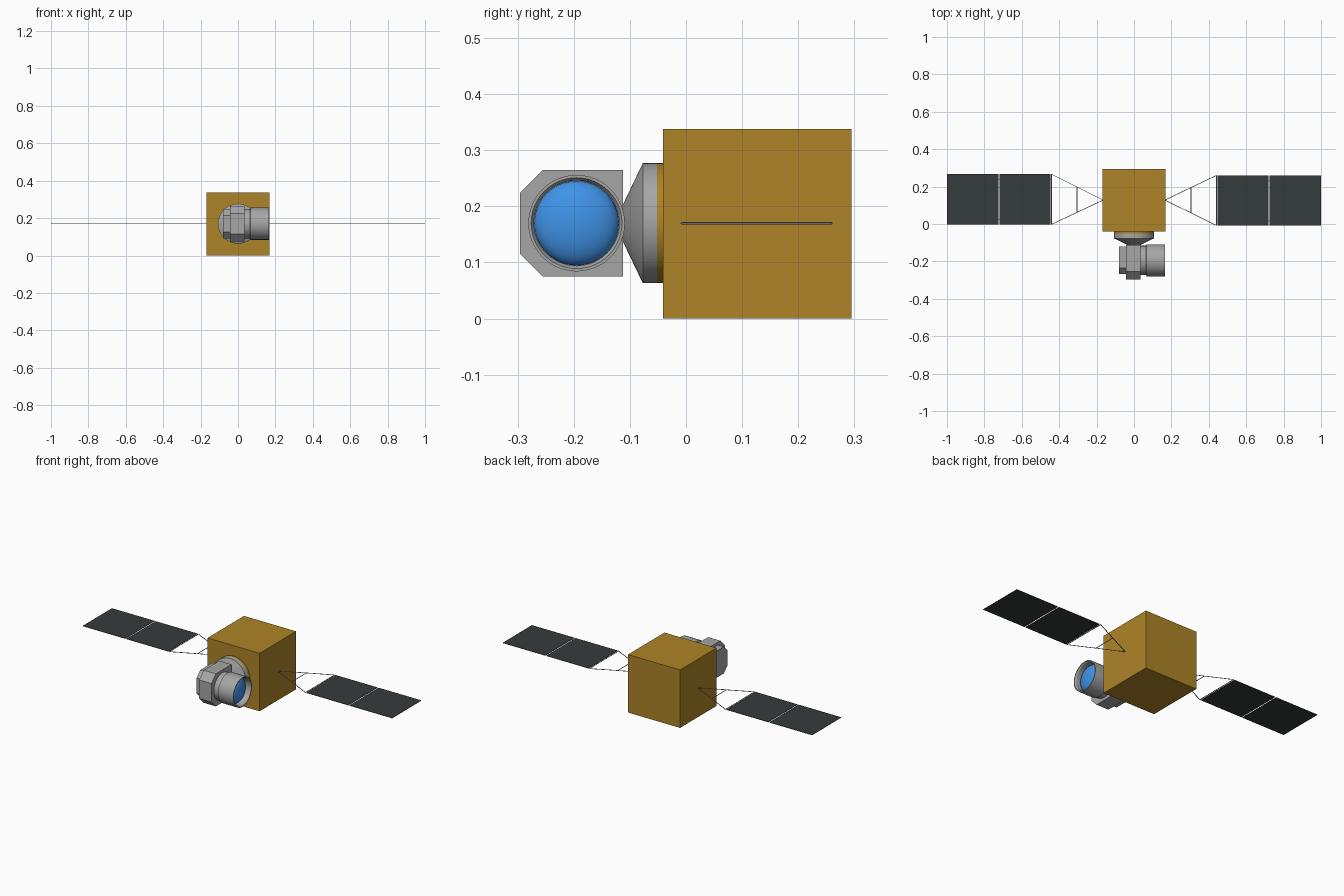
import bpy, bmesh, math
from mathutils import Vector, Matrix

if "Cube" in bpy.data.objects:
    bpy.data.objects.remove(bpy.data.objects["Cube"])


def material(name, rgb):
    m = bpy.data.materials.new(name)
    m.diffuse_color = (*rgb, 1)
    m.use_nodes = True
    m.node_tree.nodes["Principled BSDF"].inputs["Base Color"].default_value = m.diffuse_color
    return m


GOLD = material("gold_foil", (0.42, 0.23, 0.02))
GREY = material("grey_metal", (0.38, 0.38, 0.38))
BLUE = material("blue_glass", (0.05, 0.29, 0.8))
DARK = material("dark_solar_cell", (0.036, 0.044, 0.044))

ZC = 0.17     # height of the centre axis
LENS_Y = -0.195


def finish(name, bm, *mats, smooth=False):
    bmesh.ops.recalc_face_normals(bm, faces=bm.faces)
    me = bpy.data.meshes.new(name)
    bm.to_mesh(me)
    bm.free()
    ob = bpy.data.objects.new(name, me)
    bpy.context.collection.objects.link(ob)
    for m in mats:
        me.materials.append(m)
    if smooth:
        bpy.ops.object.select_all(action='DESELECT')
        ob.select_set(True)
        bpy.context.view_layer.objects.active = ob
        bpy.ops.object.shade_smooth_by_angle(angle=math.radians(30))
    return ob


def add_box(bm, lo, hi):
    lo, hi = Vector(lo), Vector(hi)
    mat = Matrix.Translation((lo + hi) / 2) @ Matrix.Diagonal((*(hi - lo), 1))
    bmesh.ops.create_cube(bm, size=1, matrix=mat)


def add_rod(bm, a, b, r=0.002):
    a, b = Vector(a), Vector(b)
    rot = (b - a).to_track_quat('Z', 'Y').to_matrix().to_4x4()
    bmesh.ops.create_cone(bm, cap_ends=True, segments=6, radius1=r, radius2=r,
                          depth=(b - a).length,
                          matrix=Matrix.Translation((a + b) / 2) @ rot)


def lathe(name, profile, axis, centre, mat, segments=48):
    """Spin (radius, distance) points round an axis; radius 0 closes an end."""
    bm = bmesh.new()
    d = Vector(axis)
    u = Vector((0, 0, 1))
    v = d.cross(u)
    rings = []
    for r, t in profile:
        n = segments if r > 0 else 1
        rings.append([bm.verts.new(Vector(centre) + d * t + r * (
            u * math.cos(math.tau * i / segments) + v * math.sin(math.tau * i / segments)))
            for i in range(n)])
    for a, b in zip(rings, rings[1:]):
        for i in range(segments):
            j = (i + 1) % segments
            loop = [a[i % len(a)], a[j % len(a)], b[j % len(b)], b[i % len(b)]]
            bm.faces.new(list(dict.fromkeys(loop)))
    return finish(name, bm, mat, smooth=True)


def chamfered_block(name, x0, x1, y0, y1, z0, z1, c):
    """Block along x whose two front (-y) corners are cut off."""
    bm = bmesh.new()
    pts = [(y1, z0), (y1, z1), (y0 + c, z1), (y0, z1 - c), (y0, z0 + c), (y0 + c, z0)]
    face = bm.faces.new([bm.verts.new((x0, y, z)) for y, z in pts])
    ext = bmesh.ops.extrude_face_region(bm, geom=[face], use_keep_orig=True)
    verts = [g for g in ext['geom'] if isinstance(g, bmesh.types.BMVert)]
    bmesh.ops.translate(bm, verts=verts, vec=(x1 - x0, 0, 0))
    return finish(name, bm, GREY)


# Satellite body
bm = bmesh.new()
add_box(bm, (-0.168, -0.041, 0), (0.168, 0.295, 0.338))
finish("body", bm, GOLD)

# Collar and cone carrying the camera
front = (0, -1, 0)
lathe("collar_base", [(0, 0.038), (0.107, 0.038), (0.107, 0.052), (0, 0.052)],
      front, (0, 0, ZC), GOLD)
lathe("mount_cone", [(0, 0.052), (0.107, 0.052), (0.107, 0.077), (0.034, 0.112), (0, 0.114)],
      front, (0, 0, ZC), GREY)

# Camera housing
chamfered_block("camera_housing", -0.043, 0.036, -0.296, -0.112, 0.075, 0.265, 0.041)
chamfered_block("camera_back", -0.08, -0.043, -0.268, -0.12, 0.092, 0.248, 0.034)

# Lens barrel, with a recess for the glass
lathe("lens_barrel", [(0, 0.036), (0.079, 0.036), (0.079, 0.064), (0.086, 0.068),
                      (0.086, 0.166), (0.081, 0.166), (0.076, 0.158), (0.076, 0.11), (0, 0.11)],
      (1, 0, 0), (0, LENS_Y, ZC), GREY)
dome = [(0.0755 * math.cos(a), 0.122 + 0.035 * math.sin(a))
        for a in (math.pi / 2 * i / 10 for i in range(10))] + [(0, 0.157)]
lathe("lens_glass", dome, (1, 0, 0), (0, LENS_Y, ZC), BLUE)

# Solar wings
for side, s, yc in (("left", -1, 0.132), ("right", 1, 0.126)):
    half, root = 0.134, 0.128

    # Triangular yoke with cross bar and end bar
    bm = bmesh.new()
    apex = (s * 0.165, root, ZC)
    ends = [(s * 0.441, yc + k * half, ZC) for k in (-1, 1)]
    for e in ends:
        add_rod(bm, apex, e)
    mids = [Vector(apex).lerp(Vector(e), 0.505) for e in ends]
    add_rod(bm, *mids)
    add_rod(bm, *ends)
    # Hinges at the yoke and between the panels
    for x in (0.444, 0.7215):
        for k in (-0.8, 0.8):
            add_rod(bm, (s * (x - 0.006), yc + k * half, ZC),
                    (s * (x + 0.006), yc + k * half, ZC), 0.0015)
    finish(side + "_yoke", bm, GREY)

    # Two panels: dark faces, grey rims
    for n, (a, b) in enumerate(((0.447, 0.718), (0.725, 1.0))):
        bm = bmesh.new()
        x0, x1 = sorted((s * a, s * b))
        add_box(bm, (x0, yc - half, ZC - 0.0015), (x1, yc + half, ZC + 0.0015))
        for f in bm.faces:
            f.normal_update()
            f.material_index = 0 if abs(f.normal.z) > 0.5 else 1
        finish(f"{side}_solar_panel_{n + 1}", bm, DARK, GREY)
